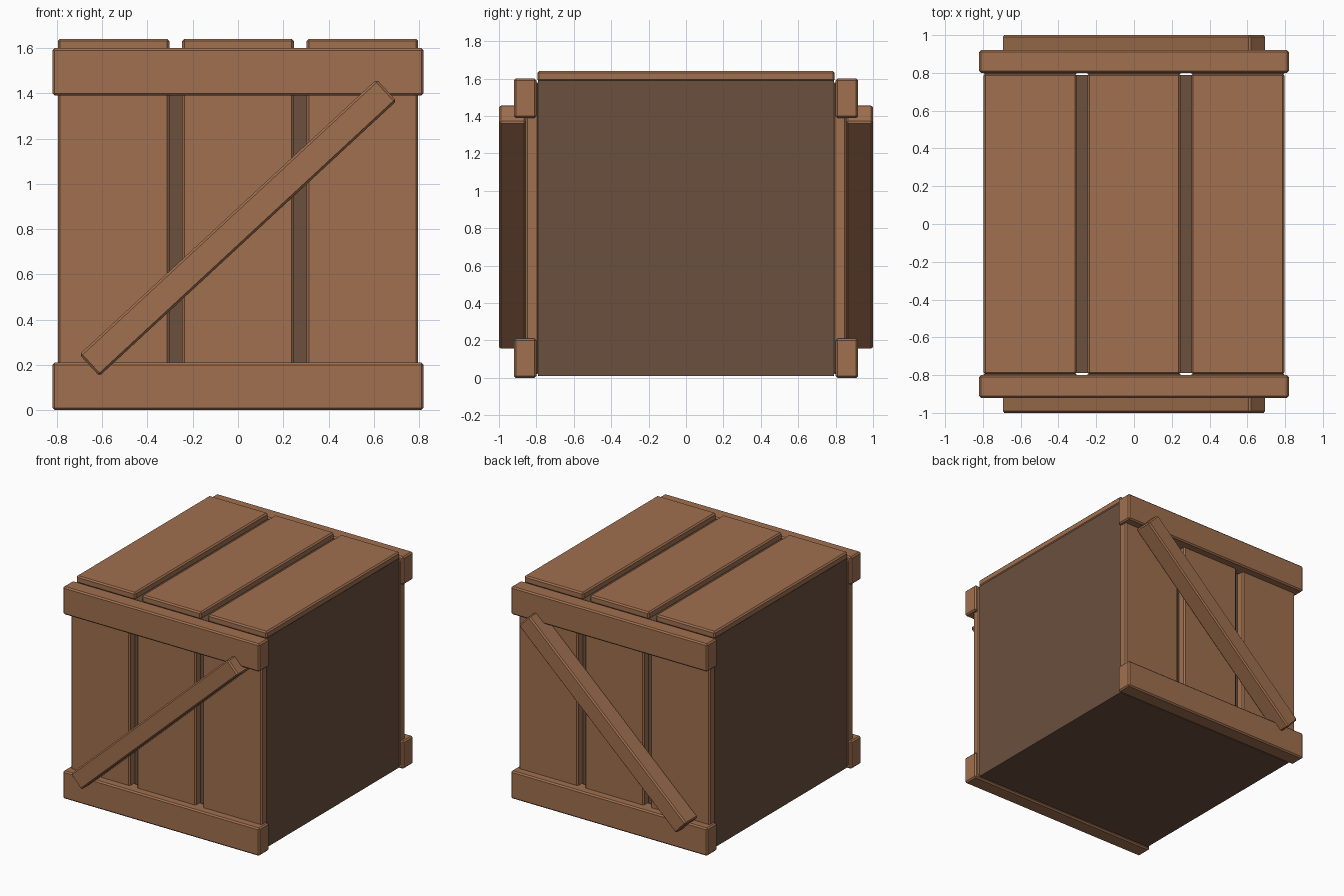
import bpy, math

if "Cube" in bpy.data.objects:
    bpy.data.objects.remove(bpy.data.objects["Cube"])


def material(name, rgb):
    m = bpy.data.materials.new(name)
    m.diffuse_color = (*rgb, 1)
    m.use_nodes = True
    m.node_tree.nodes["Principled BSDF"].inputs["Base Color"].default_value = m.diffuse_color
    return m


wood = material("wood", (0.35, 0.16, 0.078))
dark_wood = material("dark_wood", (0.147, 0.08, 0.048))


def board(name, center, size, mat=wood, bevel=0.01, tilt=0):
    bpy.ops.mesh.primitive_cube_add(size=1, location=center)
    ob = bpy.context.object
    ob.name = name
    ob.scale = size
    bpy.ops.object.transform_apply(location=False, rotation=False, scale=True)
    ob.rotation_euler.y = tilt
    ob.data.materials.append(mat)
    if bevel:
        mod = ob.modifiers.new("bevel", 'BEVEL')
        mod.width = bevel
        mod.segments = 1
    return ob


# Solid dark body
board("crate_body", (0, 0, 0.80), (1.58, 1.58, 1.58), dark_wood, bevel=0)

# Lid planks
planks = (("left", -0.55), ("middle", 0), ("right", 0.55))
for label, x in planks:
    board(f"lid_plank_{label}", (x, 0, 1.613), (0.493, 1.59, 0.055))

# Front and back panels share one layout
for side, s in (("front", -1), ("back", 1)):
    for label, x in planks:
        board(f"{side}_plank_{label}", (x, s * 0.822, 0.80), (0.493, 0.07, 1.56))
    # Horizontal rails
    for label, z in (("bottom", 0.105), ("top", 1.495)):
        board(f"{side}_rail_{label}", (0, s * 0.86, z), (1.64, 0.12, 0.21))
    # Diagonal brace rising toward +x
    board(f"{side}_brace", (0, s * 0.928, 0.806), (1.79, 0.144, 0.13),
          tilt=-math.radians(42.8))
